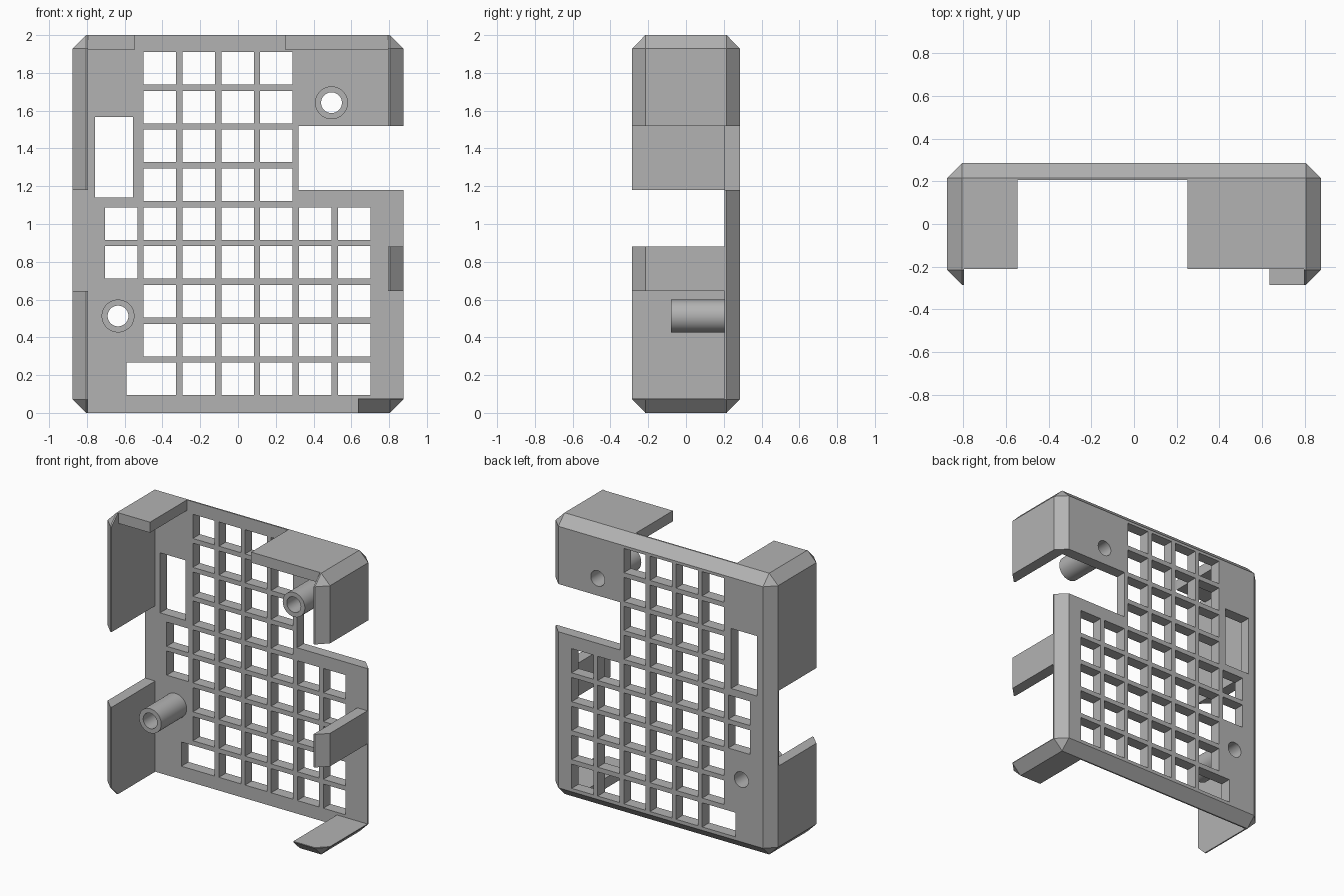
import bpy, bmesh
from math import pi
from mathutils import Matrix, Vector

default = bpy.data.objects.get("Cube")
if default:
    bpy.data.objects.remove(default, do_unlink=True)

grey = bpy.data.materials.new("plain grey")
grey.use_nodes = True
grey.diffuse_color = (0.45, 0.45, 0.45, 1)
grey.node_tree.nodes["Principled BSDF"].inputs["Base Color"].default_value = grey.diffuse_color

W, H, D = 0.875, 2.0, 0.285      # half width, height, half depth
CHAMFER = 0.07
IN_X, FLOOR, CEIL = 0.795, 0.075, 1.925
PLATE = 0.205                    # inner face of the back plate
POSTS = [(0.495, 1.642), (-0.635, 0.513)]


def finish(name, bm):
    mesh = bpy.data.meshes.new(name)
    bm.to_mesh(mesh)
    bm.free()
    mesh.materials.append(grey)
    obj = bpy.data.objects.new(name, mesh)
    bpy.context.collection.objects.link(obj)
    return obj


def add_box(bm, x0, x1, y0, y1, z0, z1):
    size = Matrix.Diagonal((x1 - x0, y1 - y0, z1 - z0, 1))
    mid = Vector((x0 + x1, y0 + y1, z0 + z1)) / 2
    bmesh.ops.create_cube(bm, size=1, matrix=Matrix.Translation(mid) @ size)


def add_rod(bm, x, z, radius, y0, y1):
    place = Matrix.Translation((x, (y0 + y1) / 2, z)) @ Matrix.Rotation(pi / 2, 4, "X")
    bmesh.ops.create_cone(bm, cap_ends=True, segments=48, radius1=radius,
                          radius2=radius, depth=y1 - y0, matrix=place)


def box_cutter(*bounds):
    bm = bmesh.new()
    add_box(bm, *bounds)
    return finish("cutter", bm)


def carve(obj, cutters):
    """Subtract the cutters, bake the result and discard the cutters."""
    for cutter in cutters:
        cutter.hide_render = True
        mod = obj.modifiers.new("cut", "BOOLEAN")
        mod.operation, mod.solver, mod.object = "DIFFERENCE", "EXACT", cutter
    graph = bpy.context.evaluated_depsgraph_get()
    baked = bpy.data.meshes.new_from_object(obj.evaluated_get(graph))
    obj.modifiers.clear()
    obj.data = baked
    for cutter in cutters:
        bpy.data.objects.remove(cutter, do_unlink=True)


def bores():
    bm = bmesh.new()
    for x, z in POSTS:
        add_rod(bm, x, z, 0.055, -0.5, 0.5)
    return finish("cutter", bm)


# Casing: chamfered block
bm = bmesh.new()
add_box(bm, -W, W, -D, D, 0, H)
bmesh.ops.bevel(bm, geom=bm.edges[:], offset=CHAMFER, segments=1, affect="EDGES")
casing = finish("casing", bm)

# Hollow interior and gaps between the wall tabs
cutters = [
    box_cutter(-IN_X, IN_X, -0.5, PLATE, FLOOR, CEIL),
    box_cutter(-1, -0.7, -0.5, PLATE, 0.645, 1.18),      # right wall gap
    box_cutter(0.7, 1, -0.5, PLATE, FLOOR, 0.645),       # left wall gaps
    box_cutter(0.7, 1, -0.5, PLATE, 0.88, 1.52),
    box_cutter(-0.545, 0.25, -0.5, PLATE, 1.8, 2.1),     # top gap
    box_cutter(-IN_X, IN_X, -0.5, -0.21, 1.8, 2.1),      # top tab trim
    box_cutter(-IN_X, 0.635, -0.5, PLATE, -0.1, 0.2),    # bottom gap
    box_cutter(0.32, 1, -0.5, 0.5, 1.18, 1.52),          # plate notch
]

# Grille openings
bm = bmesh.new()
PITCH, HALF = 0.2055, 0.086
for row in range(9):
    z = 0.18 + PITCH * row
    for col in range(-1, 6):
        if (col > 3 and row > 4) or (col < 0 and row not in (3, 4)):
            continue
        x = -0.413 + PITCH * col
        wide = 0.09 if row == 0 and col == 0 else 0
        add_box(bm, x - HALF - wide, x + HALF, 0, 0.5, z - HALF, z + HALF)
add_box(bm, -0.757, -0.555, 0, 0.5, 1.14, 1.567)         # tall slot
cutters += [finish("cutter", bm), bores()]
carve(casing, cutters)

# Hollow mounting posts
bm = bmesh.new()
for x, z in POSTS:
    add_rod(bm, x, z, 0.087, -0.08, PLATE)
posts = finish("mounting_posts", bm)
carve(posts, [bores()])

# Smooth the round surfaces, keep hard edges
for obj in (casing, posts):
    bpy.ops.object.select_all(action="DESELECT")
    obj.select_set(True)
    bpy.context.view_layer.objects.active = obj
    bpy.ops.object.shade_smooth_by_angle(angle=pi / 6)
